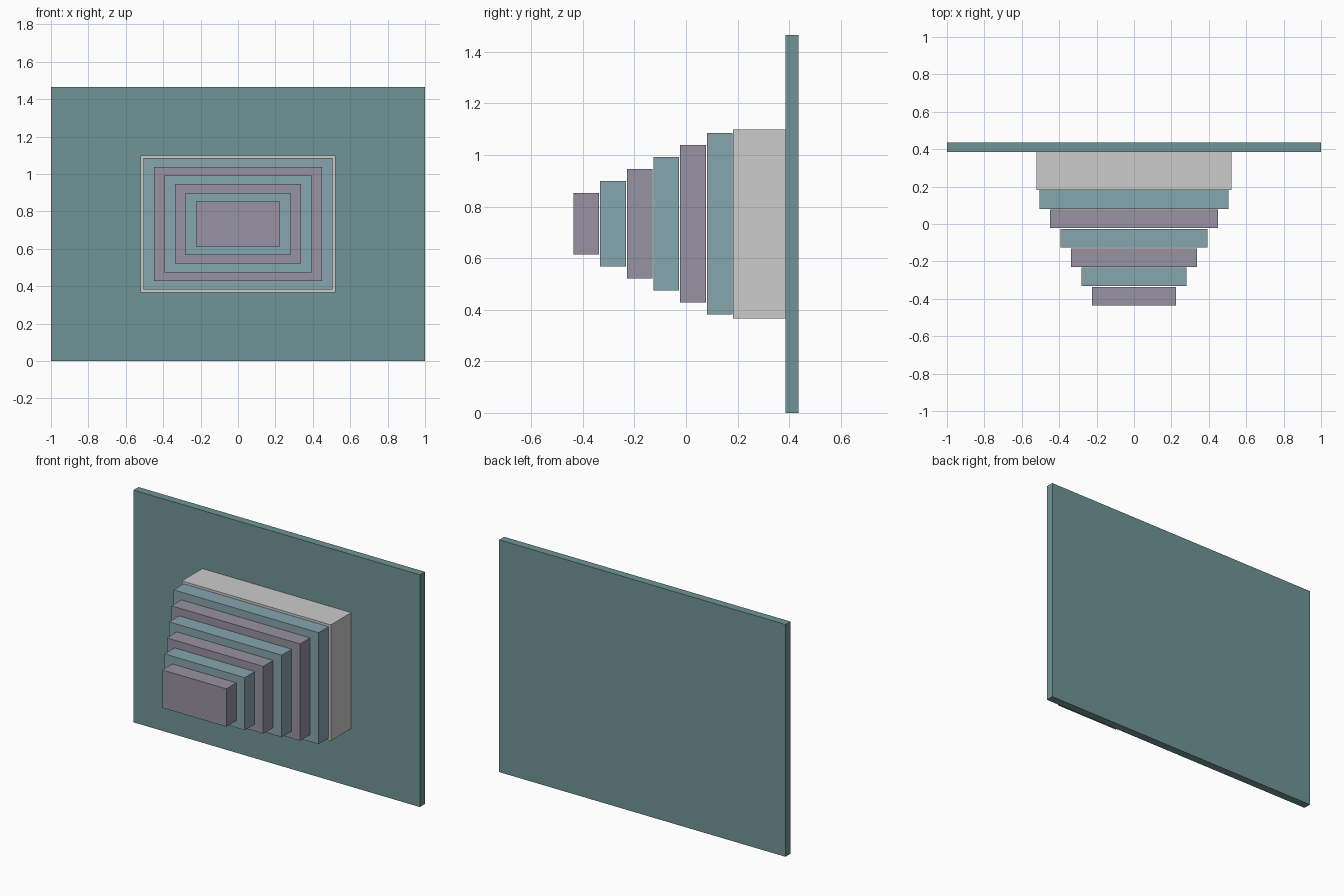
import bpy

if "Cube" in bpy.data.objects:
    bpy.data.objects.remove(bpy.data.objects["Cube"])

ZC = 0.733  # shared centre height of the panel and the stepped blocks


def material(name, rgb):
    m = bpy.data.materials.new(name)
    m.diffuse_color = (*rgb, 1)
    m.use_nodes = True
    m.node_tree.nodes["Principled BSDF"].inputs["Base Color"].default_value = m.diffuse_color
    return m


def block(name, half_w, y0, y1, half_h, mat=None):
    bpy.ops.mesh.primitive_cube_add(size=1, location=(0, (y0 + y1) / 2, ZC))
    o = bpy.context.object
    o.name = name
    o.dimensions = (2 * half_w, y1 - y0, 2 * half_h)
    bpy.ops.object.transform_apply(location=False, rotation=False, scale=True)
    if mat:
        o.data.materials.append(mat)
    return o


teal = material("teal", (0.16, 0.30, 0.31))
blue = material("pale_blue", (0.24, 0.38, 0.43))
mauve = material("mauve", (0.31, 0.29, 0.36))

# Thin back panel and the thick base block mounted on it
block("back_panel", 1.0, 0.386, 0.436, ZC, teal)
block("base_block", 0.52, 0.183, 0.386, 0.366)

# Six stepped slabs, shrinking toward the front with hairline gaps
for i in range(6):
    y0 = 0.081 - 0.1034 * i
    block(f"step_slab_{i + 1}", 0.506 - 0.0565 * i, y0, y0 + 0.0995,
          0.352 - 0.0465 * i, mauve if i % 2 else blue)
